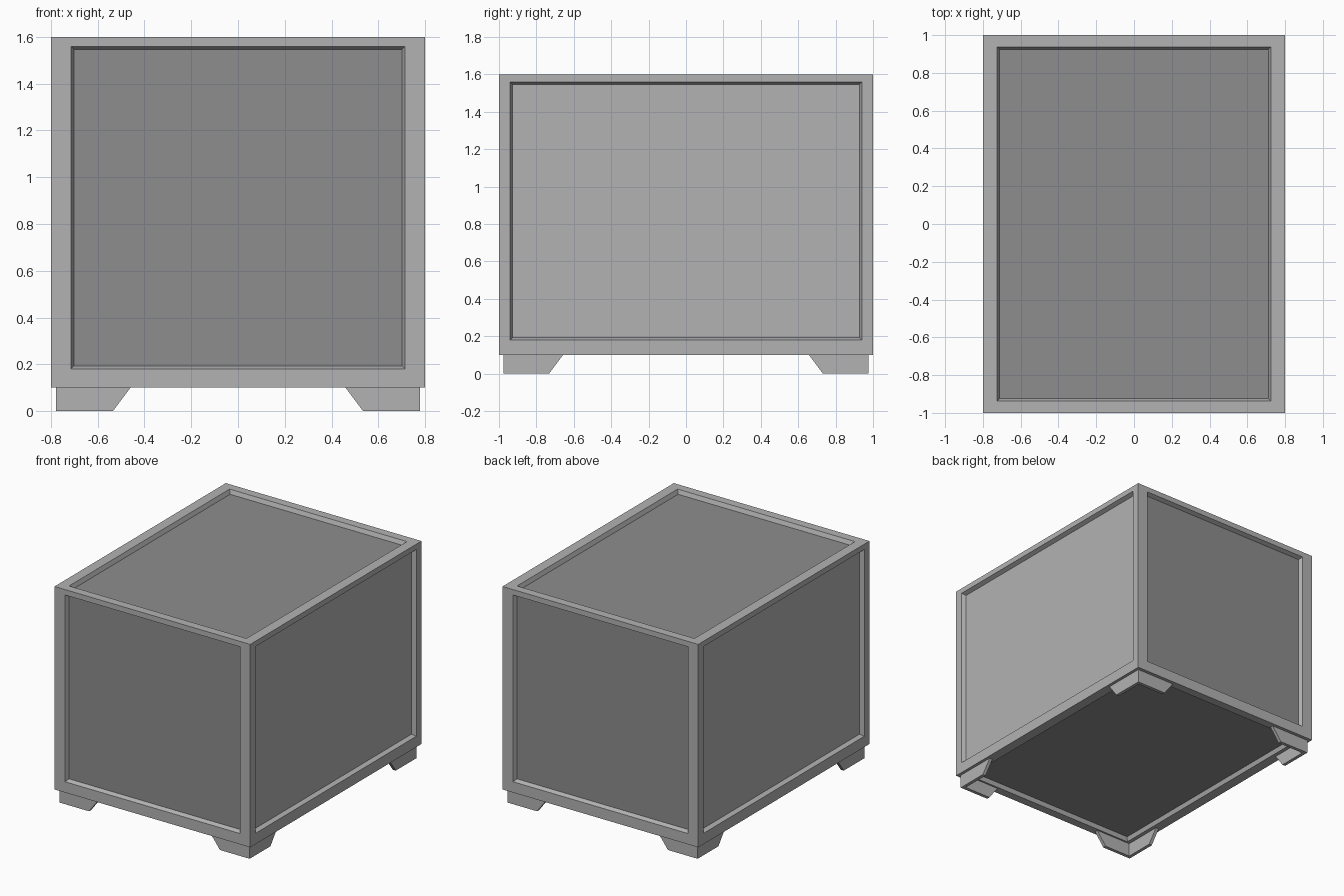
import bpy, bmesh
from mathutils import Vector

if "Cube" in bpy.data.objects:
    bpy.data.objects.remove(bpy.data.objects["Cube"])


def material(name, value):
    m = bpy.data.materials.new(name)
    m.diffuse_color = (value, value, value, 1)
    m.use_nodes = True
    m.node_tree.nodes["Principled BSDF"].inputs["Base Color"].default_value = m.diffuse_color
    return m


light = material("light_grey", 0.45)
dark = material("dark_grey", 0.27)


def add_object(name, bm, mats):
    bmesh.ops.recalc_face_normals(bm, faces=bm.faces)
    mesh = bpy.data.meshes.new(name)
    bm.to_mesh(mesh)
    bm.free()
    for m in mats:
        mesh.materials.append(m)
    ob = bpy.data.objects.new(name, mesh)
    bpy.context.collection.objects.link(ob)
    return ob


# Crate body: a box whose six faces each hold a recessed panel
LOW, HIGH = Vector((-0.8, -1, 0.1)), Vector((0.8, 1, 1.6))
MID = (LOW + HIGH) / 2
RECESS, SLOPE = 0.03, 0.013
# rim opening (low, high) on x, y, z, keyed by the axis the face points along
OPENINGS = {
    0: [None, (-0.94, 0.94), (0.18, 1.56)],
    1: [(-0.715, 0.715), None, (0.18, 1.56)],
    2: [(-0.725, 0.725), (-0.937, 0.937), None],
}

bm = bmesh.new()
bmesh.ops.create_cube(bm, size=1)
for v in bm.verts:
    v.co = Vector([MID[i] + v.co[i] * (HIGH[i] - LOW[i]) for i in range(3)])


def fit_opening(face, axis, shrink, depth):
    """Inset a face, then move its corners onto the opening."""
    side = 1 if face.normal[axis] > 0 else -1
    bmesh.ops.inset_individual(bm, faces=[face], thickness=0.01)
    for v in face.verts:
        for i, span in enumerate(OPENINGS[axis]):
            if span is None:
                v.co[i] -= side * depth
            elif v.co[i] < MID[i]:
                v.co[i] = span[0] + shrink
            else:
                v.co[i] = span[1] - shrink


for face in list(bm.faces):
    face.normal_update()
    axis = max(range(3), key=lambda i: abs(face.normal[i]))
    fit_opening(face, axis, 0, 0)            # rim
    face.normal_update()
    fit_opening(face, axis, SLOPE, RECESS)   # sloped wall and panel
    face.material_index = 0 if axis == 0 else 1
add_object("crate_body", bm, [light, dark])

# Corner feet: L-shaped brackets with slanted ends
FOOT_X, FOOT_Y, THICK = 0.778, 0.975, 0.025


def bracket(length):
    t = THICK
    return [(0, 0), (length, 0), (length, t), (t, t), (t, length), (0, length)]


for sx, side in ((-1, "left"), (1, "right")):
    for sy, end in ((-1, "front"), (1, "back")):
        bm = bmesh.new()
        rings = [[bm.verts.new((sx * (FOOT_X - a), sy * (FOOT_Y - b), z))
                  for a, b in bracket(length)]
                 for z, length in ((0, 0.243), (0.1, 0.318))]
        for ring in rings:
            bm.faces.new(ring)
        for i in range(6):
            j = (i + 1) % 6
            bm.faces.new((rings[0][i], rings[0][j], rings[1][j], rings[1][i]))
        add_object(f"{end}_{side}_foot", bm, [light])
